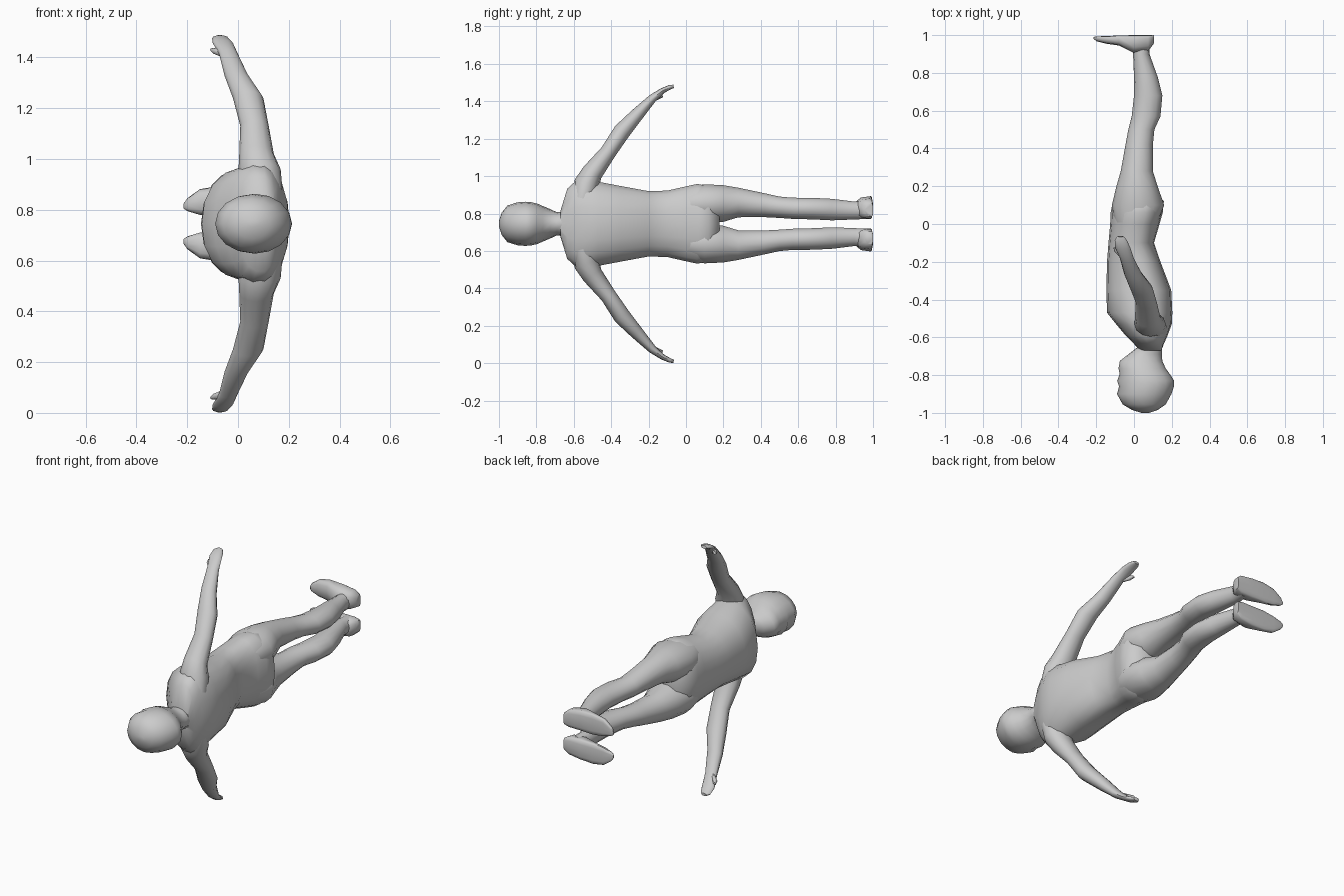
import bpy, bmesh, math
from mathutils import Vector

if "Cube" in bpy.data.objects:
    bpy.data.objects.remove(bpy.data.objects["Cube"])

MID = 0.745   # height of the body's symmetry plane
skin = bpy.data.materials.new("grey")
skin.diffuse_color = (0.6, 0.6, 0.6, 1)
skin.use_nodes = True
skin.node_tree.nodes["Principled BSDF"].inputs["Base Color"].default_value = skin.diffuse_color


def loft(name, rings, mirror=True):
    """Skin a list of point rings, cap both ends, mirror left to right."""
    bm = bmesh.new()
    loops = [[bm.verts.new(p) for p in r] for r in rings]
    n = len(loops[0])
    for a, b in zip(loops, loops[1:]):
        for i in range(n):
            j = (i + 1) % n
            bm.faces.new((a[i], a[j], b[j], b[i]))
    bm.faces.new(loops[0])
    bm.faces.new(loops[-1])
    bmesh.ops.recalc_face_normals(bm, faces=bm.faces)
    me = bpy.data.meshes.new(name)
    bm.to_mesh(me)
    bm.free()
    me.materials.append(skin)
    ob = bpy.data.objects.new(name, me)
    bpy.context.collection.objects.link(ob)
    ob.location.z = MID
    if mirror:
        m = ob.modifiers.new("mirror", 'MIRROR')
        m.use_axis = (False, False, True)
        m.use_mirror_merge = False
    bpy.ops.object.select_all(action='DESELECT')
    bpy.context.view_layer.objects.active = ob
    ob.select_set(True)
    bpy.ops.object.shade_smooth_by_angle(angle=math.radians(55))
    return ob


def unit_ring(n, power=1.0):
    pts = []
    for i in range(n):
        t = 2 * math.pi * i / n
        c, s = math.cos(t), math.sin(t)
        pts.append((math.copysign(abs(c) ** power, c), math.copysign(abs(s) ** power, s)))
    return pts


def body_ring(y, front, back, z0, z1, widest=0.5, n=14, power=1.0):
    """Cross-section across the body axis, with its widest point set along the depth."""
    xc = front + (back - front) * widest
    zc, hz = (z0 + z1) / 2, (z1 - z0) / 2
    return [(xc + c * ((back - xc) if c > 0 else (xc - front)), y, zc + s * hz)
            for c, s in unit_ring(n, power)]


# Head and neck: y, front, back, half width
head = [(-1.0, .04, .08, .015), (-.985, -.01, .125, .06), (-.955, -.06, .168, .098),
        (-.90, -.09, .198, .115), (-.86, -.079, .211, .118), (-.83, -.089, .213, .116),
        (-.795, -.076, .19, .108), (-.765, -.082, .168, .095), (-.725, -.075, .15, .078),
        (-.69, -.03, .148, .062), (-.655, .015, .148, .066), (-.62, .02, .14, .07)]
loft("head", [body_ring(y, f, b, -w, w, n=16) for y, f, b, w in head], False)

# Torso: y, front, back, half width
torso = [(-.67, .03, .145, .075), (-.635, -.0, .158, .19), (-.59, -.045, .178, .232),
         (-.53, -.095, .2, .236), (-.47, -.143, .203, .228), (-.35, -.146, .197, .205),
         (-.2, -.143, .14, .177), (-.1, -.135, .106, .18), (0, -.126, .135, .203),
         (.06, -.124, .152, .216), (.12, -.112, .158, .205), (.18, -.06, .10, .11)]
loft("torso", [body_ring(y, f, b, -w, w, .58, 18, .9) for y, f, b, w in torso], False)

# Legs: y, front, back, inner side, outer side
leg = [(0, -.10, .12, .0, .195), (.1, -.117, .16, 0, .214), (.2, -.093, .125, .008, .209),
       (.28, -.07, .10, .033, .195), (.42, -.045, .10, .034, .165), (.5, -.03, .108, .03, .147),
       (.57, -.012, .14, .025, .141), (.68, 0, .15, .022, .14), (.78, 0, .125, .017, .135),
       (.9, -.005, .082, .022, .12), (.97, .0, .085, .025, .125)]
loft("leg", [body_ring(*r) for r in leg])

# Feet: x, instep, sole, inner side, outer side (flat underneath)
foot = [(.105, .955, 1, .04, .11), (.075, .915, 1, .027, .135), (.0, .905, 1, .025, .147),
        (-.08, .945, .998, .026, .148), (-.15, .955, .995, .035, .136),
        (-.2, .968, .993, .05, .10), (-.215, .982, .99, .06, .078)]
foot_rings = []
for x, top, sole, z0, z1 in foot:
    zc, hz = (z0 + z1) / 2, (z1 - z0) / 2
    yc = sole - (sole - top) * 0.2
    foot_rings.append([(x, yc + (s * (yc - top) if s < 0 else s * (sole - yc)), zc + c * hz)
                       for c, s in unit_ring(12, .75)])
loft("foot", foot_rings)


# Arms: centre x, y, z, half thickness across the arm, half depth
def limb_rings(path, n):
    pts = [Vector((p[0], p[1], p[2] - MID)) for p in path]
    rings = []
    for i, p in enumerate(path):
        d = pts[min(i + 1, len(pts) - 1)] - pts[max(i - 1, 0)]
        side = Vector((0, d.z, -d.y)).normalized()
        rings.append([pts[i] + side * (s * p[3]) + Vector((c * p[4], 0, 0))
                      for c, s in unit_ring(n)])
    return rings


arm = [(.10, -.55, .88, .06, .075), (.085, -.53, .96, .068, .083), (.073, -.50, 1.02, .056, .068),
       (.065, -.415, 1.13, .043, .056), (.04, -.342, 1.24, .046, .06),
       (-.005, -.265, 1.325, .036, .047), (-.038, -.18, 1.415, .023, .037),
       (-.06, -.125, 1.457, .015, .04), (-.07, -.085, 1.476, .012, .032),
       (-.072, -.066, 1.48, .009, .018)]
loft("arm", limb_rings(arm, 12))

# Thumbs
thumb = [(-.05, -.18, 1.412, .016, .018), (-.085, -.15, 1.424, .014, .016),
         (-.10, -.125, 1.43, .008, .010)]
loft("thumb", limb_rings(thumb, 8))
